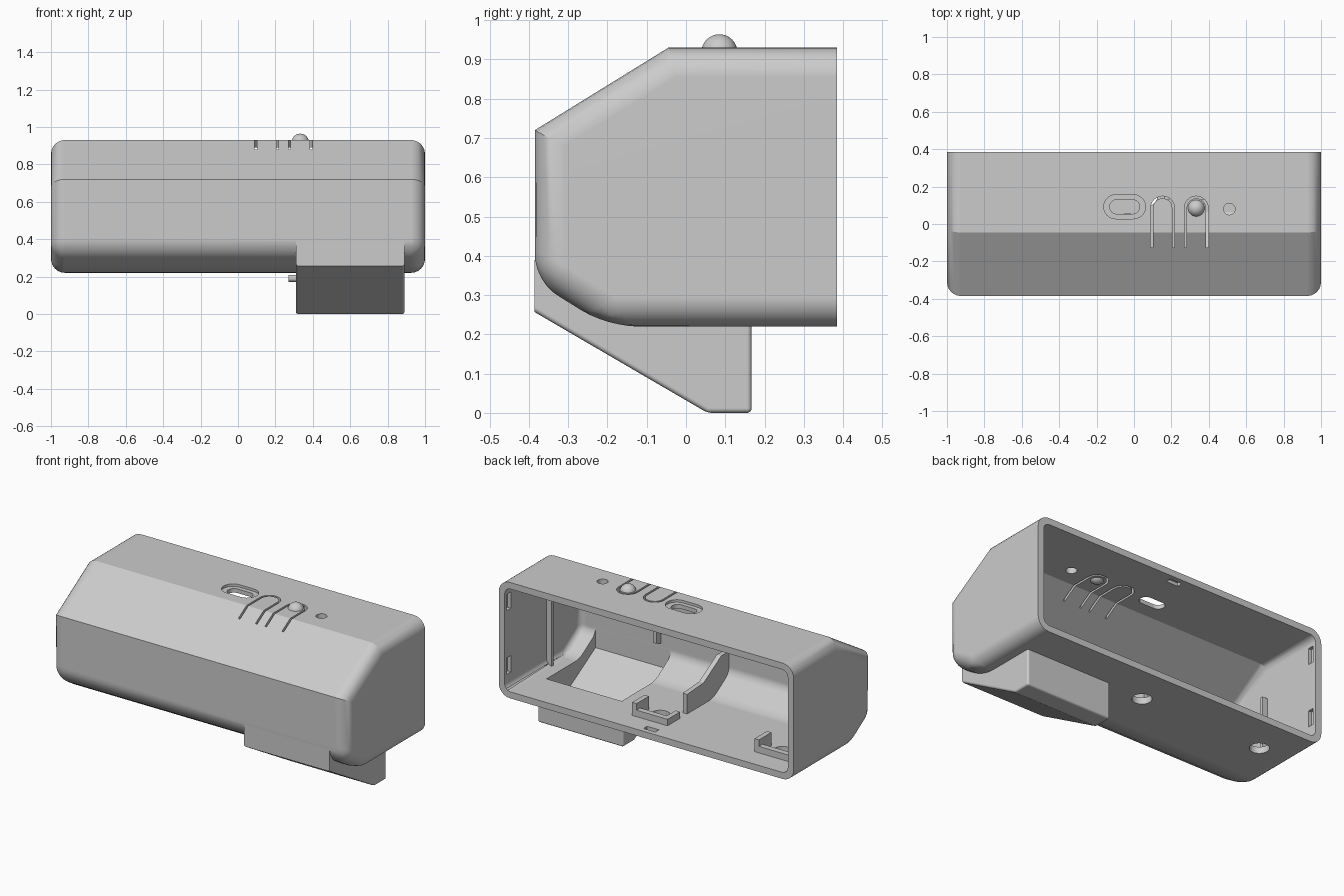
import bpy, bmesh, math
from mathutils import Vector

cube = bpy.data.objects.get("Cube")
if cube:
    bpy.data.objects.remove(cube, do_unlink=True)

grey = bpy.data.materials.new("plain grey")
grey.use_nodes = True
colour = (0.6, 0.6, 0.6, 1)
grey.diffuse_color = colour
grey.node_tree.nodes["Principled BSDF"].inputs["Base Color"].default_value = colour


def finish(name, bm):
    bmesh.ops.recalc_face_normals(bm, faces=bm.faces)
    mesh = bpy.data.meshes.new(name)
    bm.to_mesh(mesh)
    bm.free()
    mesh.materials.append(grey)
    obj = bpy.data.objects.new(name, mesh)
    bpy.context.collection.objects.link(obj)
    return obj


def prism(name, points, axis, start, end, radius=0, rule=None):
    """Extrude a flat outline along x or z, rounding the edges picked by rule."""
    bm = bmesh.new()
    place = (lambda p: (start, *p)) if axis == "x" else (lambda p: (*p, start))
    face = bm.faces.new([bm.verts.new(place(p)) for p in points])
    step = Vector((end - start, 0, 0)) if axis == "x" else Vector((0, 0, end - start))
    new = bmesh.ops.extrude_face_region(bm, geom=[face], use_keep_orig=True)
    bmesh.ops.translate(bm, vec=step, verts=[v for v in new["geom"] if isinstance(v, bmesh.types.BMVert)])
    bmesh.ops.recalc_face_normals(bm, faces=bm.faces)
    if radius:
        edges = [e for e in bm.edges if rule is None or rule(*e.verts)]
        bmesh.ops.bevel(bm, geom=edges, offset=radius, segments=6, profile=0.5,
                        affect="EDGES", clamp_overlap=False)
    return finish(name, bm)


def box(name, x0, x1, y0, y1, z0, z1):
    return prism(name, [(x0, y0), (x1, y0), (x1, y1), (x0, y1)], "z", z0, z1)


def arc(cx, cy, r, a0, a1, n=12):
    angles = [math.radians(a0 + (a1 - a0) * i / n) for i in range(n + 1)]
    return [(cx + r * math.cos(a), cy + r * math.sin(a)) for a in angles]


def disc(name, x, y, r, z0, z1):
    return prism(name, arc(x, y, r, 0, 345, 23), "z", z0, z1)


def capsule(name, x0, x1, y, r, z0, z1):
    outline = arc(x1 - r, y, r, -90, 90) + arc(x0 + r, y, r, 90, 270)
    return prism(name, outline, "z", z0, z1)


def combine(target, tool, operation):
    mod = target.modifiers.new("cut", "BOOLEAN")
    mod.operation, mod.object, mod.solver = operation, tool, "EXACT"
    bpy.context.view_layer.objects.active = target
    bpy.ops.object.modifier_apply(modifier=mod.name)
    bpy.data.objects.remove(tool, do_unlink=True)


def rounded_rule(back):
    """Side outlines plus the two lower front creases."""
    def rule(a, b):
        if min(a.co.y, b.co.y) > back - 0.01:
            return False
        along_x = abs(a.co.x - b.co.x) > 0.1
        return not along_x or (a.co.z < 0.5 and a.co.y < 0)
    return rule


# Housing with its lower pod
housing = prism("housing", [(0.385, 0.22), (-0.2, 0.22), (-0.385, 0.335), (-0.385, 0.72),
                            (-0.045, 0.93), (0.385, 0.93)], "x", -1, 1, 0.075, rounded_rule(0.385))
pod = prism("pod", [(0.167, 0.25), (0.167, 0), (0.055, 0), (-0.386, 0.257),
                    (-0.386, 0.39), (-0.2, 0.25)], "x", 0.31, 0.89, 0.012,
            lambda a, b: min(a.co.z, b.co.z) < 0.24)
combine(housing, pod, "UNION")

# Hollow interior, open at the back
cavity = prism("cavity", [(0.5, 0.26), (-0.19, 0.26), (-0.345, 0.357), (-0.345, 0.698),
                          (-0.035, 0.89), (0.5, 0.89)], "x", -0.96, 0.96, 0.04, rounded_rule(0.5))
combine(housing, cavity, "DIFFERENCE")
pod_cavity = prism("pod_cavity", [(0.13, 0.3), (0.13, 0.03), (0.065, 0.03), (-0.345, 0.27),
                                  (-0.345, 0.39), (-0.2, 0.33)], "x", 0.345, 0.855)
combine(housing, pod_cavity, "DIFFERENCE")

# Top openings: countersunk slot, small hole, two U-shaped button cuts
cutters = [capsule("slot_rim", -0.162, 0.062, 0.092, 0.064, 0.915, 1),
           capsule("slot", -0.13, 0.03, 0.092, 0.038, 0.85, 1),
           disc("top_hole", 0.51, 0.08, 0.031, 0.85, 1)]
for x in (0.153, 0.333):
    outer = arc(x, 0.085, 0.064, 0, 180)
    inner = arc(x, 0.085, 0.052, 180, 0)
    outline = [(x + 0.064, -0.125)] + outer + [(x - 0.064, -0.125), (x - 0.052, -0.125)] \
        + inner + [(x + 0.052, -0.125)]
    cutters.append(prism("button_cut", outline, "z", 0.78, 1))

# Floor holes and shallow catches around the rim
for x in (0.07, -0.76):
    cutters.append(disc("floor_hole", x, 0.15, 0.055, 0.15, 0.3))
for side in (-1, 1):
    for z in (0.4, 0.79):
        xs = sorted((side * 0.95, side * 0.982))
        cutters.append(box("side_catch", *xs, 0.325, 0.365, z - 0.05, z + 0.05))
for z in (0.24, 0.88):
    cutters.append(box("edge_catch", -0.04, 0.04, 0.32, 0.355, z, z + 0.03))
for tool in cutters:
    combine(housing, tool, "DIFFERENCE")

# Domed button
bm = bmesh.new()
bmesh.ops.create_uvsphere(bm, u_segments=32, v_segments=16, radius=0.046)
dome = finish("button_dome", bm)
dome.location = (0.333, 0.085, 0.918)
parts = [housing, dome]

# Inner fins
parts.append(prism("tall_fin", [(-0.36, 0.35), (-0.19, 0.25), (0.06, 0.25), (0.06, 0.38),
                                (-0.1, 0.39), (-0.27, 0.49), (-0.36, 0.49)], "x", -0.05, -0.02))
parts.append(prism("small_fin", [(-0.36, 0.41), (-0.3, 0.43), (-0.3, 0.5), (-0.36, 0.5)],
                   "x", 0.41, 0.43))
for side, label in ((-1, "right"), (1, "left")):
    xs = sorted((side * 0.925, side * 0.97))
    parts.append(box(label + "_rib", *xs, -0.04, -0.02, 0.25, 0.68))

# Floor brackets behind the holes
for x, label in ((0.07, "middle"), (-0.76, "right")):
    parts.append(box(label + "_bracket", x - 0.12, x + 0.12, 0.215, 0.25, 0.25, 0.3))
    parts.append(box(label + "_bracket_tab", x + 0.09, x + 0.12, 0.13, 0.25, 0.25, 0.34))
    parts.append(box(label + "_bracket_arm", x - 0.12, x - 0.09, 0.13, 0.25, 0.25, 0.3))

# Little peg on the side of the pod
bm = bmesh.new()
bmesh.ops.create_cone(bm, cap_ends=True, segments=20, radius1=0.018, radius2=0.018, depth=0.05)
peg = finish("pod_peg", bm)
peg.rotation_euler = (0, math.pi / 2, 0)
peg.location = (0.295, 0.07, 0.19)
parts.append(peg)

# Smooth fillets, crisp edges
bpy.ops.object.select_all(action="DESELECT")
for obj in parts:
    obj.select_set(True)
bpy.context.view_layer.objects.active = housing
bpy.ops.object.shade_smooth_by_angle(angle=math.radians(25))
weighted = housing.modifiers.new("clean shading", "WEIGHTED_NORMAL")
weighted.keep_sharp = True
